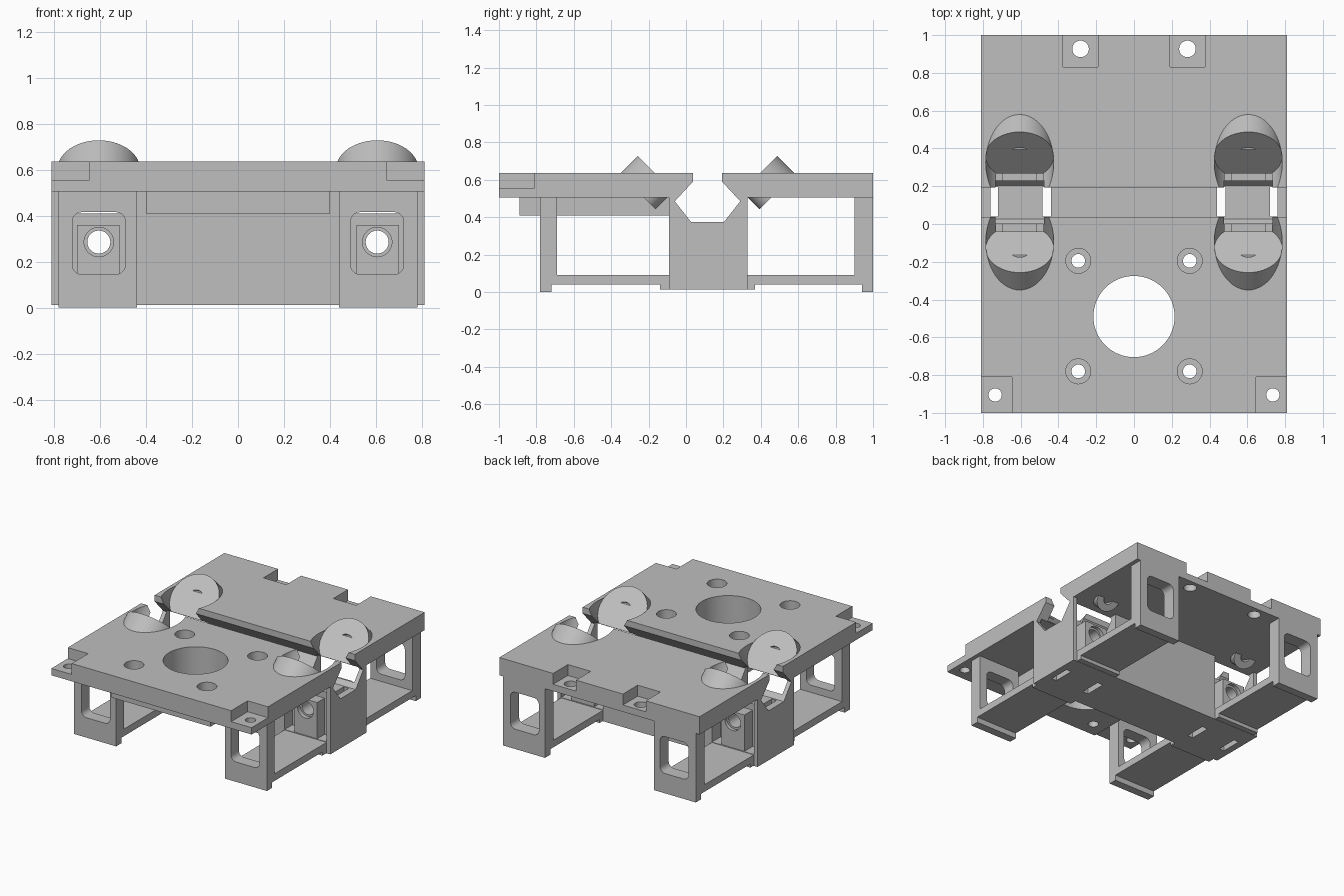
import bpy, bmesh, math
from mathutils import Vector, Matrix

old = bpy.data.objects.get("Cube")
if old:
    bpy.data.objects.remove(old, do_unlink=True)

grey = bpy.data.materials.new("light grey plastic")
grey.use_nodes = True
grey.diffuse_color = (0.52, 0.52, 0.52, 1)
grey.node_tree.nodes["Principled BSDF"].inputs["Base Color"].default_value = (0.52, 0.52, 0.52, 1)

parts = []
MID = 0.115          # groove centre along y
SIDES = (-1, 1)


def make(name, bm):
    bmesh.ops.recalc_face_normals(bm, faces=bm.faces)
    me = bpy.data.meshes.new(name)
    bm.to_mesh(me)
    bm.free()
    me.materials.append(grey)
    ob = bpy.data.objects.new(name, me)
    bpy.context.scene.collection.objects.link(ob)
    return ob


def box(x0, x1, y0, y1, z0, z1, name="cutter", round_y=0):
    bm = bmesh.new()
    bmesh.ops.create_cube(bm, size=1)
    for v in bm.verts:
        v.co = Vector(((x0 + x1) / 2 + v.co.x * (x1 - x0),
                       (y0 + y1) / 2 + v.co.y * (y1 - y0),
                       (z0 + z1) / 2 + v.co.z * (z1 - z0)))
    if round_y:
        edges = [e for e in bm.edges if abs((e.verts[0].co - e.verts[1].co).y) > 0.01]
        bmesh.ops.bevel(bm, geom=edges, offset=round_y, segments=5, profile=0.5, affect='EDGES')
    return make(name, bm)


def cyl(start, axis, length, r, name="cutter", seg=40):
    axis = Vector(axis).normalized()
    mat = Matrix.Translation(Vector(start) + axis * length / 2) @ axis.to_track_quat('Z', 'Y').to_matrix().to_4x4()
    bm = bmesh.new()
    bmesh.ops.create_cone(bm, cap_ends=True, segments=seg, radius1=r, radius2=r, depth=length, matrix=mat)
    return make(name, bm)


def groove():
    half = [(0.078, 0.75), (0.078, 0.59), (0.175, 0.485), (0.088, 0.374)]
    pts = [(MID - a, z) for a, z in half] + [(MID + a, z) for a, z in reversed(half)]
    bm = bmesh.new()
    f = bm.faces.new([bm.verts.new((-0.9, y, z)) for y, z in pts])
    ext = bmesh.ops.extrude_face_region(bm, geom=[f])
    bmesh.ops.translate(bm, vec=(1.8, 0, 0), verts=[v for v in ext["geom"] if isinstance(v, bmesh.types.BMVert)])
    return make("cutter", bm)


def cut(ob, *cutters):
    # Bake each subtraction and drop its cutter
    for c in cutters:
        m = ob.modifiers.new("cut", 'BOOLEAN')
        m.operation, m.solver, m.object = 'DIFFERENCE', 'EXACT', c
        dg = bpy.context.evaluated_depsgraph_get()
        me = bpy.data.meshes.new_from_object(ob.evaluated_get(dg))
        ob.modifiers.clear()
        ob.data = me
        bpy.data.objects.remove(c, do_unlink=True)
    parts.append(ob)
    return ob


def face_centre(sx, sy):
    return Vector((sx * 0.605, MID + sy * 0.245, 0.60))


def clearances():
    # Angled space in front of every bolt seat
    return [cyl(face_centre(sx, sy), (0, -sy, 1), 0.4, 0.18) for sx in SIDES for sy in SIDES]


def mount_holes(z0, z1):
    cs = [cyl((0, -0.49, z0), (0, 0, 1), z1 - z0, 0.215, seg=64)]
    for x in (-0.295, 0.295):
        for y in (-0.195, -0.78):
            cs.append(cyl((x, y, z0), (0, 0, 1), z1 - z0, 0.036, seg=28))
    return cs


# Top plate: groove, mounting holes, counterbores, corner and rear recesses
plate_cuts = [groove()] + clearances() + mount_holes(0.4, 0.8)
for s in SIDES:
    for y in (-0.195, -0.78):
        plate_cuts.append(cyl((s * 0.295, y, 0.56), (0, 0, 1), 0.2, 0.066))
    xa, xb = sorted((s * 0.645, s * 0.9))
    plate_cuts += [box(xa, xb, -1.1, -0.81, 0.555, 0.8),
                   cyl((s * 0.735, -0.905, 0.4), (0, 0, 1), 0.4, 0.035, seg=28)]
    xa, xb = sorted((s * 0.19, s * 0.375))
    plate_cuts += [box(xa, xb, 0.83, 1.1, 0.555, 0.8),
                   cyl((s * 0.283, 0.927, 0.4), (0, 0, 1), 0.4, 0.044, seg=28)]
cut(box(-0.81, 0.81, -1, 1, 0.505, 0.635, "top_plate"), *plate_cuts)

# Thickening pad under the front mounting area
cut(box(-0.4, 0.4, -0.89, -0.09, 0.41, 0.505, "mounting_pad"), *mount_holes(0.3, 0.6))

# Central block with side pockets, strap slots and cross bolt holes
block_cuts = [groove()] + clearances()
for s in SIDES:
    xa, xb = sorted((s * 0.44, s * 0.78))
    block_cuts += [box(xa, xb, -0.2, 0.0, 0.095, 0.6), box(xa, xb, 0.23, 0.5, 0.095, 0.6)]
    for a, b in ((0.44, 0.485), (0.72, 0.76)):
        xa, xb = sorted((s * a, s * b))
        block_cuts.append(box(xa, xb, 0.04, 0.195, -0.1, 0.6))
    block_cuts.append(cyl((s * 0.605, -0.3, 0.285), (0, 1, 0), 0.9, 0.05))
cut(box(-0.81, 0.81, -0.09, 0.33, 0.012, 0.505, "central_block"), *block_cuts)

for sx in SIDES:
    side = "left" if sx > 0 else "right"
    xa, xb = sorted((sx * 0.44, sx * 0.78))
    for sy in SIDES:
        end = "rear" if sy > 0 else "front"
        tag = f"{end}_{side}"

        # Leg with a rounded window and a stepped foot
        ya, yb = (0.90, 1.0) if sy > 0 else (-0.78, -0.69)
        step = (0.85, 0.94) if sy > 0 else (-0.72, -0.6)
        wa, wb = sorted((sx * 0.49, sx * 0.72))
        cut(box(xa, xb, ya, yb, 0, 0.505, tag + "_leg"),
            box(wa, wb, ya - 0.1, yb + 0.1, 0.145, 0.415, round_y=0.04),
            box(xa - 0.1, xb + 0.1, *step, -0.1, 0.04))

        # Lower rail joining leg and block, with its small heel
        ra, rb = (0.33, 0.90) if sy > 0 else (-0.69, -0.09)
        cut(box(xa, xb, ra, rb, 0.04, 0.092, tag + "_rail"))
        ha, hb = (0.33, 0.37) if sy > 0 else (-0.14, -0.09)
        cut(box(xa, xb, ha, hb, 0.014, 0.04, tag + "_rail_heel"))

        # Bolt boss inside the block pocket
        ba, bb = (0.23, 0.325) if sy > 0 else (-0.085, 0.0)
        ca, cb = sorted((sx * 0.515, sx * 0.70))
        outer = 0.30 if sy > 0 else -0.055
        cut(box(ca, cb, ba, bb, 0.095, 0.36, tag + "_bolt_boss"),
            cyl((sx * 0.605, ba - 0.1, 0.285), (0, 1, 0), 0.3, 0.05),
            cyl((sx * 0.605, outer, 0.285), (0, sy, 0), 0.2, 0.064))

        # Angled bolt seat rising out of the plate, with its screw sleeve below
        c = face_centre(sx, sy)
        back = Vector((0, sy, -1)).normalized()

        def bores():
            return [cyl(c - back * 0.1, back, 0.5, 0.036, seg=28),
                    cyl(c - back * 0.1, back, 0.14, 0.064)]
        cut(cyl(c, back, 0.185, 0.18, tag + "_bolt_seat", 56),
            box(-1, 1, -1, 1, 0, 0.505), groove(), *bores())
        cut(cyl(c + back * 0.02, back, 0.114, 0.088, tag + "_screw_sleeve"), groove(), *bores())

# Keep flat faces crisp and round walls smooth
bpy.ops.object.select_all(action='DESELECT')
for ob in parts:
    ob.select_set(True)
bpy.context.view_layer.objects.active = parts[0]
bpy.ops.object.shade_smooth_by_angle(angle=math.radians(30))
